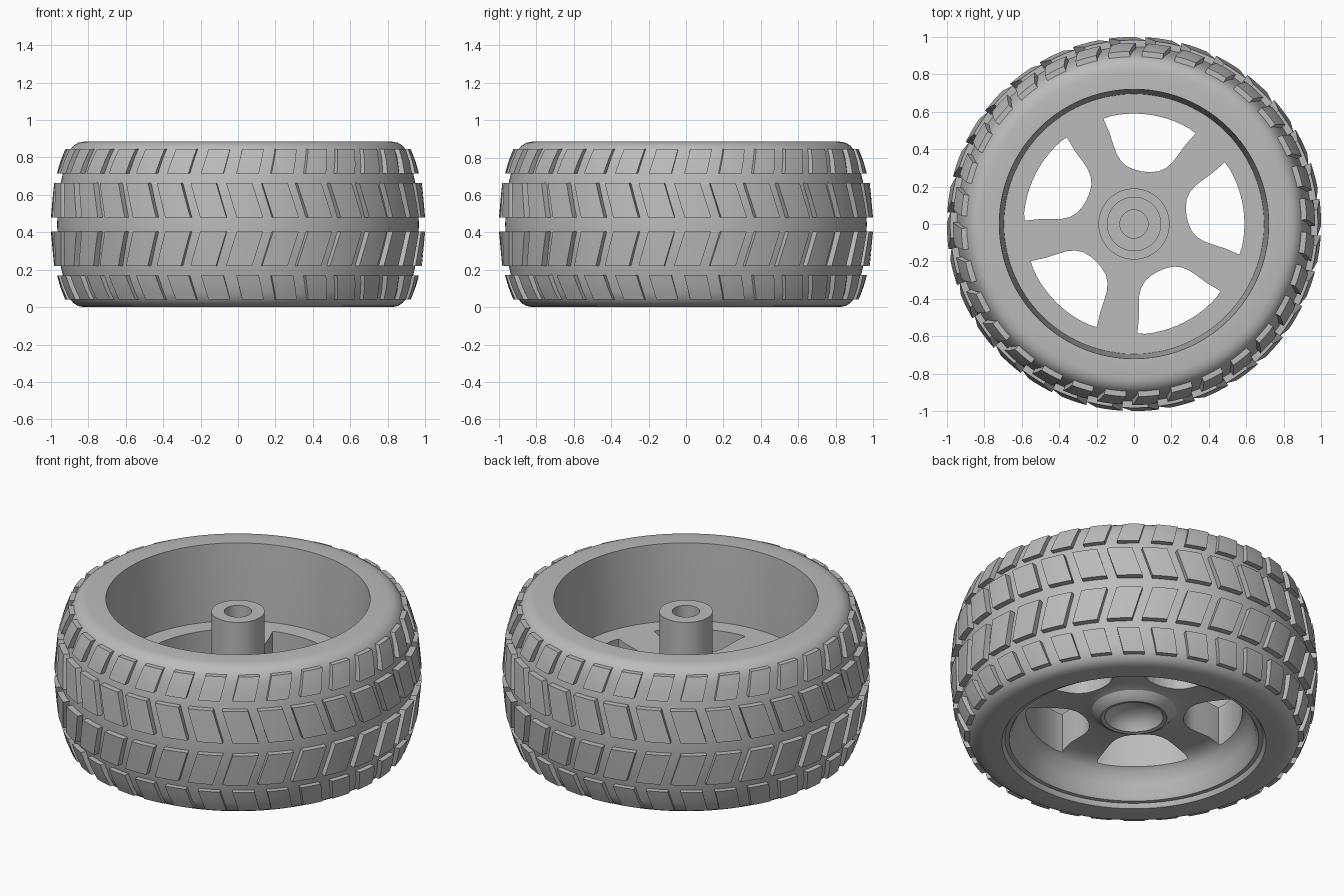
import bpy, bmesh, math
from mathutils import Matrix, Vector

cube = bpy.data.objects.get("Cube")
if cube:
    bpy.data.objects.remove(cube)

MID = 0.4425
grey = bpy.data.materials.new("plain_grey")
grey.use_nodes = True
grey.diffuse_color = (0.5, 0.5, 0.5, 1)
grey.node_tree.nodes["Principled BSDF"].inputs["Base Color"].default_value = (0.5, 0.5, 0.5, 1)


def finish(name, bm):
    bmesh.ops.recalc_face_normals(bm, faces=bm.faces)
    mesh = bpy.data.meshes.new(name)
    bm.to_mesh(mesh)
    bm.free()
    mesh.materials.append(grey)
    ob = bpy.data.objects.new(name, mesh)
    bpy.context.collection.objects.link(ob)
    return ob


def select(ob):
    bpy.ops.object.select_all(action='DESELECT')
    ob.select_set(True)
    bpy.context.view_layer.objects.active = ob


def smooth(ob, degrees=32):
    select(ob)
    bpy.ops.object.shade_smooth_by_angle(angle=math.radians(degrees))


def lathe(name, profile, closed, steps=96):
    """Spin (radius, z) points around the z axis."""
    bm = bmesh.new()
    vs = [bm.verts.new((r, 0, z)) for r, z in profile]
    pairs = list(zip(vs, vs[1:])) + ([(vs[-1], vs[0])] if closed else [])
    edges = [bm.edges.new(p) for p in pairs]
    bmesh.ops.spin(bm, geom=vs + edges, cent=(0, 0, 0), axis=(0, 0, 1),
                   angle=math.tau, steps=steps, use_merge=False)
    bmesh.ops.remove_doubles(bm, verts=bm.verts, dist=0.0001)
    return finish(name, bm)


def lerp_table(table, d):
    for (a, ra), (b, rb) in zip(table, table[1:]):
        if d <= b:
            return ra + (rb - ra) * (d - a) / (b - a)
    return table[-1][1]


# Tyre carcass with a slightly tapered inner barrel
half = [(0.967, 0), (0.962, 0.1), (0.948, 0.22), (0.93, 0.3), (0.915, 0.36),
        (0.90, 0.395), (0.88, 0.42), (0.855, 0.436), (0.82, 0.4425)]
outer = [(r, MID - d) for r, d in reversed(half)] + [(r, MID + d) for r, d in half[1:]]
tyre = lathe("tyre", outer + [(0.72, 0.885), (0.695, 0.43), (0.695, 0.04), (0.72, 0)], True)
smooth(tyre)

# Wheel disc, hub and dished underside as one turned solid
wheel = lathe("wheel_disc", [
    (0, 0.6), (0.075, 0.6), (0.075, 0.81), (0.145, 0.81), (0.145, 0.445),
    (0.19, 0.445), (0.19, 0.43), (0.707, 0.43), (0.707, 0.025), (0.68, 0.025),
    (0.665, 0.05), (0.645, 0.11), (0.615, 0.17), (0.57, 0.205), (0.5, 0.215),
    (0.28, 0.215), (0.23, 0.2), (0.2, 0.165), (0.18, 0.155), (0.16, 0.16),
    (0.14, 0.2), (0.09, 0.235), (0, 0.25)], False)

# Five rounded windows cut between the spokes
side = [(0.287, 0.04), (0.298, 0.085), (0.322, 0.122), (0.355, 0.15),
        (0.40, 0.175), (0.46, 0.205), (0.53, 0.25)]
arc = [(0.59 * math.cos(a), 0.59 * math.sin(a))
       for a in (math.radians(25.3 - 50.6 * i / 12) for i in range(1, 12))]
outline = [(0.284, 0)] + side + arc + [(u, -v) for u, v in reversed(side)]
bm = bmesh.new()
for k in range(5):
    turn = Matrix.Rotation(math.radians(9 + 72 * k), 4, 'Z')
    face = bm.faces.new([bm.verts.new(turn @ Vector((u, v, -0.1))) for u, v in outline])
    top = bmesh.ops.extrude_face_region(bm, geom=[face])["geom"]
    bmesh.ops.translate(bm, vec=(0, 0, 0.7),
                        verts=[g for g in top if isinstance(g, bmesh.types.BMVert)])
cutter = finish("window_cutter", bm)
cutter.hide_render = True
select(wheel)
cut = wheel.modifiers.new("windows", 'BOOLEAN')
cut.operation = 'DIFFERENCE'
cut.solver = 'EXACT'
cut.object = cutter
bpy.ops.object.modifier_apply(modifier=cut.name)
bpy.data.objects.remove(cutter)
smooth(wheel)

# Slanted tread blocks, mirrored about the middle plane
CROWN = [(0, 1.0), (0.04, 1.0), (0.22, 0.983), (0.27, 0.968), (0.34, 0.948), (0.405, 0.922)]
COUNT = 32


def tread_row(name, d0, d1, centre, width, slant, sign):
    bm = bmesh.new()
    nz, na = 4, 3
    for k in range(COUNT):
        base = centre + math.tau * k / COUNT
        grid = []
        for i in range(nz + 1):
            t = i / nz
            d = d0 + (d1 - d0) * t
            radius = lerp_table(CROWN, d)
            row = []
            for j in range(na + 1):
                a = base + slant * (t - 0.5) + width * (j / na - 0.5)
                row.append([bm.verts.new((r * math.sin(a), -r * math.cos(a), MID + sign * d))
                            for r in (radius, radius - 0.06)])
            grid.append(row)
        for layer in (0, 1):
            for i in range(nz):
                for j in range(na):
                    bm.faces.new([grid[i][j][layer], grid[i][j + 1][layer],
                                  grid[i + 1][j + 1][layer], grid[i + 1][j][layer]])
        # Walls around the rim of the patch
        loop = ([grid[0][j] for j in range(na)] + [grid[i][na] for i in range(nz)]
                + [grid[nz][j] for j in range(na, 0, -1)] + [grid[i][0] for i in range(nz, 0, -1)])
        for p, q in zip(loop, loop[1:] + loop[:1]):
            bm.faces.new([p[0], q[0], q[1], p[1]])
    smooth(finish(name, bm))


for label, sign in (("upper", 1), ("lower", -1)):
    tread_row(label + "_inner_tread", 0.037, 0.222, 0.035, 0.142, -0.058, sign)
    tread_row(label + "_shoulder_tread", 0.272, 0.402, 0.07, 0.125, 0.035, sign)
